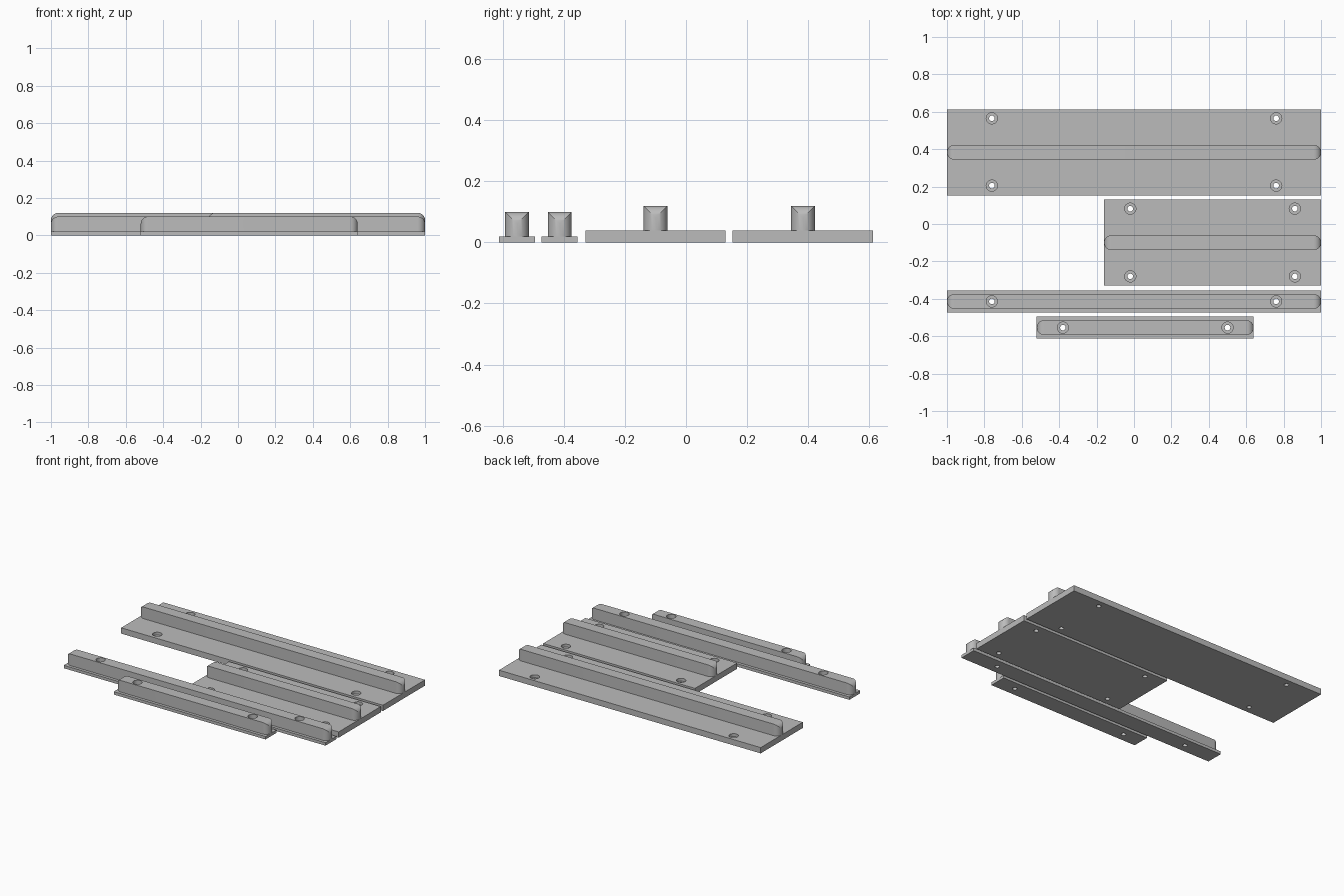
import bpy, bmesh, math

if "Cube" in bpy.data.objects:
    bpy.data.objects.remove(bpy.data.objects["Cube"])

grey = bpy.data.materials.new("plain grey")
grey.diffuse_color = (0.5, 0.5, 0.5, 1)
grey.use_nodes = True
grey.node_tree.nodes["Principled BSDF"].inputs["Base Color"].default_value = grey.diffuse_color


def make_object(name, bm):
    bmesh.ops.remove_doubles(bm, verts=bm.verts, dist=1e-5)
    bmesh.ops.recalc_face_normals(bm, faces=bm.faces)
    mesh = bpy.data.meshes.new(name)
    bm.to_mesh(mesh)
    bm.free()
    mesh.materials.append(grey)
    ob = bpy.data.objects.new(name, mesh)
    bpy.context.collection.objects.link(ob)
    return ob


def loft(name, stations, z0):
    """Join upright rectangles given as (x, y centre, half width, top)."""
    bm = bmesh.new()
    rings = [[bm.verts.new(p) for p in ((x, y - w, z0), (x, y + w, z0),
                                        (x, y + w, t), (x, y - w, t))]
             for x, y, w, t in stations]
    for a, b in zip(rings, rings[1:]):
        for i in range(4):
            j = (i + 1) % 4
            bm.faces.new((a[i], a[j], b[j], b[i]))
    bm.faces.new(rings[0])
    bm.faces.new(rings[-1])
    return make_object(name, bm)


def rail(name, x0, x1, y, z0, top, r=0.039, steps=10):
    """Bar whose ends are round in plan and round over the top."""
    ends = []
    for i in range(steps + 1):
        a = math.pi / 2 * i / steps
        s = max(math.sin(a), 0.01)
        ends.append((r * (1 - math.cos(a)), r * s, top - r + r * s))
    left = [(x0 + d, y, w, t) for d, w, t in ends]
    right = [(x1 - d, y, w, t) for d, w, t in reversed(ends)]
    return loft(name, left + right, z0)


def hole_cutter(holes, floor, n=32):
    """Narrow through holes widening to counterbores above the floor."""
    bm = bmesh.new()
    for x, y in holes:
        rings = [[bm.verts.new((x + r * math.cos(math.tau * k / n),
                                y + r * math.sin(math.tau * k / n), z))
                  for k in range(n)]
                 for r, z in ((0.015, -0.05), (0.015, floor), (0.03, floor), (0.03, 0.2))]
        for a, b in zip(rings, rings[1:]):
            for k in range(n):
                j = (k + 1) % n
                bm.faces.new((a[k], a[j], b[j], b[k]))
        bm.faces.new(rings[0])
        bm.faces.new(rings[-1])
    return make_object("hole_cutter", bm)


def finish(ob, cutter=None):
    bpy.ops.object.select_all(action='DESELECT')
    bpy.context.view_layer.objects.active = ob
    ob.select_set(True)
    if cutter:
        mod = ob.modifiers.new("holes", 'BOOLEAN')
        mod.operation, mod.solver, mod.object = 'DIFFERENCE', 'EXACT', cutter
        bpy.ops.object.modifier_apply(modifier=mod.name)
    bpy.ops.object.shade_smooth_by_angle(angle=math.radians(30))


# name, x range, y range, plate thickness, rail top, hole xs, hole ys, counterbore floor
PIECES = [
    ("long_wide", -1, 1, 0.153, 0.613, 0.04, 0.12, (-0.76, 0.76), (0.205, 0.565), 0.02),
    ("short_wide", -0.16, 1, -0.33, 0.13, 0.04, 0.12, (-0.02, 0.86), (-0.28, 0.082), 0.02),
    ("long_narrow", -1, 1, -0.473, -0.355, 0.02, 0.10, (-0.76, 0.76), (-0.414,), 0.03),
    ("short_narrow", -0.52, 0.64, -0.613, -0.495, 0.02, 0.10, (-0.38, 0.50), (-0.554,), 0.03),
]

for name, x0, x1, y0, y1, thick, top, hx, hy, floor in PIECES:
    yc, half = (y0 + y1) / 2, (y1 - y0) / 2
    # flat base plate and the rounded rail along its middle
    plate = loft(name + "_plate", [(x0, yc, half, thick), (x1, yc, half, thick)], 0)
    bar = rail(name + "_rail", x0, x1, yc, thick, top)
    # screw holes
    cutter = hole_cutter([(x, y) for x in hx for y in hy], floor)
    finish(plate, cutter)
    finish(bar, cutter if len(hy) == 1 else None)
    bpy.data.objects.remove(cutter)
